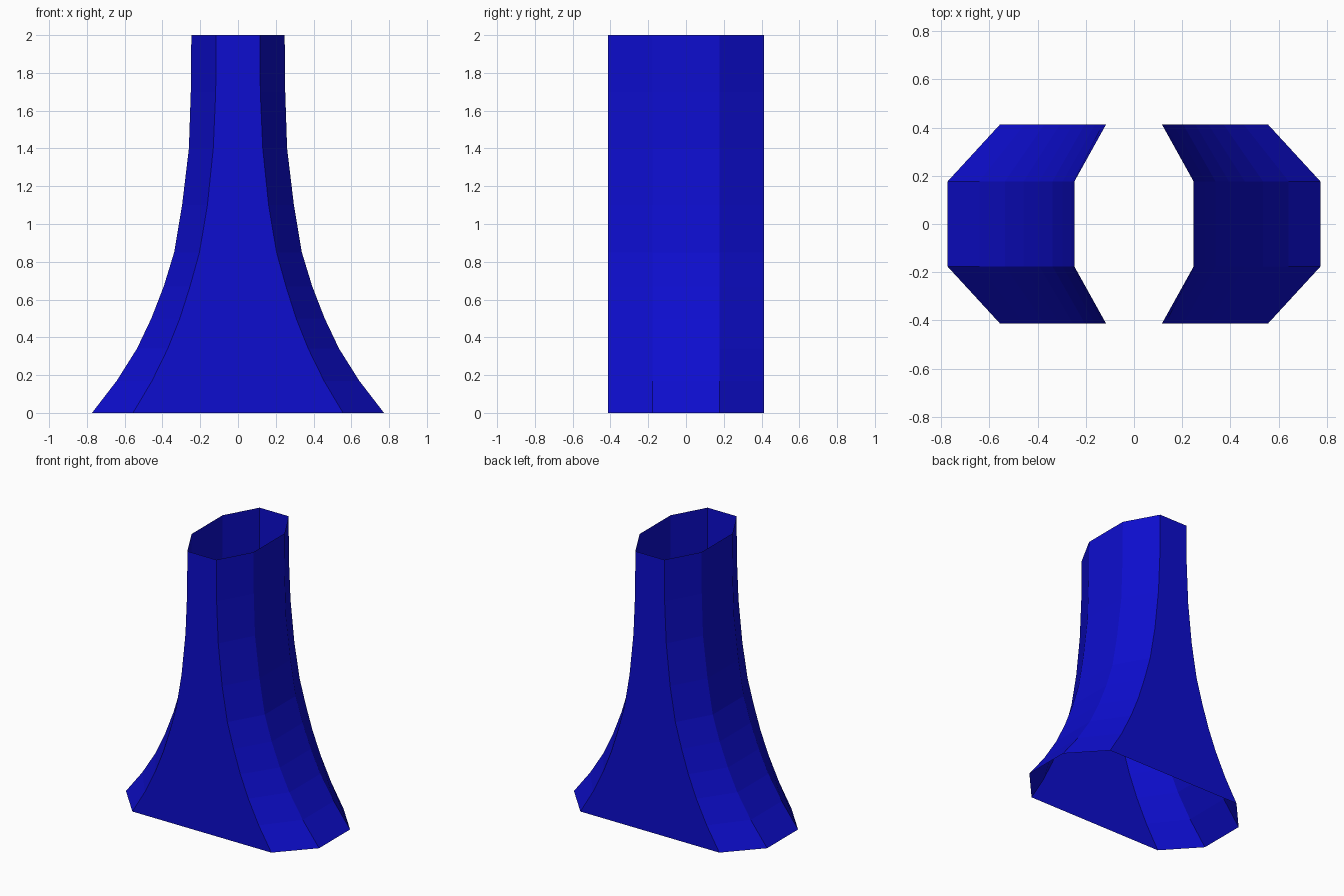
import bpy
import bmesh

cube = bpy.data.objects.get("Cube")
if cube:
    bpy.data.objects.remove(cube, do_unlink=True)

# Deep blue paint
blue = bpy.data.materials.new("deep_blue")
blue.use_nodes = True
colour = (0.004, 0.004, 0.62, 1)
blue.diffuse_color = colour
blue.node_tree.nodes["Principled BSDF"].inputs["Base Color"].default_value = colour

# Flare profile: height, half width of the body, half width of the front panel
PROFILE = [
    (0, 0.773, 0.556), (0.17, 0.642, 0.455), (0.34, 0.535, 0.372),
    (0.5, 0.459, 0.308), (0.67, 0.393, 0.254), (0.85, 0.338, 0.204),
    (1.1, 0.296, 0.162), (1.4, 0.26, 0.131), (1.7, 0.25, 0.118),
    (2, 0.247, 0.116),
]
DEPTH, SIDE = 0.413, 0.177   # half depth, half depth of the side panels


def octagon(bm, z, wide, narrow):
    """Counter-clockwise ring of eight corners."""
    quarter = [(wide, SIDE), (narrow, DEPTH)]
    half = quarter + [(-x, y) for x, y in reversed(quarter)]
    ring = half + [(-x, -y) for x, y in half]
    return [bm.verts.new((x, y, z)) for x, y in ring]


# Open-ended flared tube, lofted ring by ring
bm = bmesh.new()
rings = [octagon(bm, *row) for row in PROFILE]
for low, high in zip(rings, rings[1:]):
    for i in range(8):
        j = (i + 1) % 8
        bm.faces.new((low[i], low[j], high[j], high[i]))

mesh = bpy.data.meshes.new("flared_tube")
bm.to_mesh(mesh)
bm.free()
mesh.materials.append(blue)
tube = bpy.data.objects.new("flared_tube", mesh)
bpy.context.collection.objects.link(tube)
